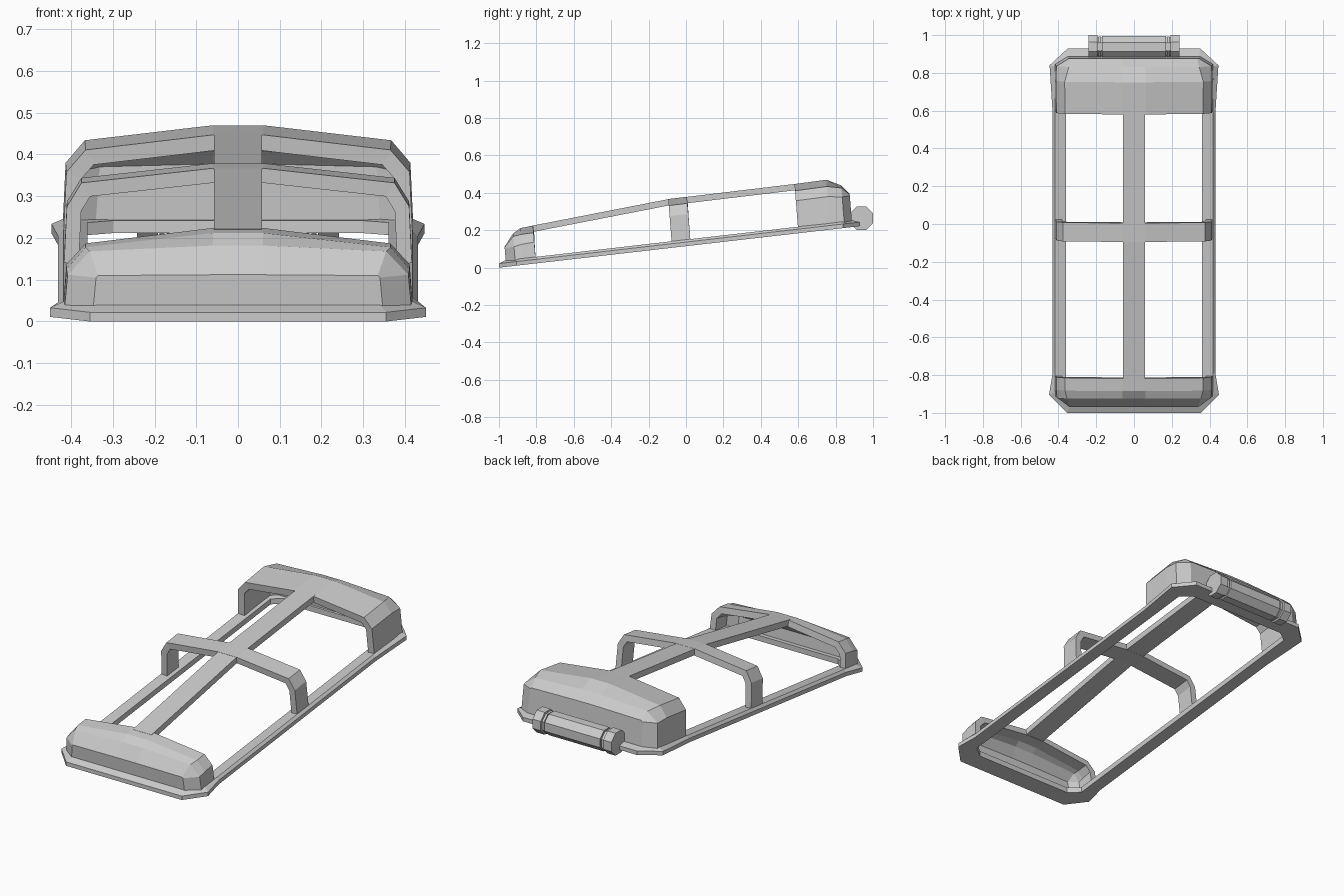
import bpy, math
from mathutils import Matrix

if "Cube" in bpy.data.objects:
    bpy.data.objects.remove(bpy.data.objects["Cube"])

SLOPE = 0.115


def base_z(y):
    return SLOPE * (y + 1)


def make(name, verts, faces, thickness=0):
    me = bpy.data.meshes.new(name)
    me.from_pydata(verts, [], faces)
    me.update()
    ob = bpy.data.objects.new(name, me)
    bpy.context.collection.objects.link(ob)
    if thickness:
        m = ob.modifiers.new("wall", "SOLIDIFY")
        m.thickness = thickness
        m.offset = -1
        m.use_even_offset = True
    return ob


def arch(name, stations, thickness, end=None):
    """Hollow arch lofted along y; station = y, side x, shoulder x, ridge z, shoulder z, side z."""
    verts = []
    for y, w, ws, zt, zs, zd in stations:
        half = [(w + 0.007, base_z(y) + 0.027), (w, zd), (ws, zs), (0.06, zt)]
        sec = [(-x, z) for x, z in half] + half[::-1]
        verts += [(x, y + 0.08 * (zt - z), z) for x, z in sec]
    n = 8
    faces = []
    for j in range(len(stations) - 1):
        for i in range(n - 1):
            a = j * n + i
            faces.append((a, a + 1, a + n + 1, a + n))
    if end == "back":
        faces.append(tuple(range(len(verts) - n, len(verts))))
    if end == "front":
        faces.append(tuple(range(n))[::-1])
    return make(name, verts, faces, thickness)


# Sloping base frame with a bevelled outer flange
outer = [(.355, -1), (.45, -.905), (.431, -.79), (.431, .59), (.447, .84), (.35, .93)]
ridge = [(.34, -.965), (.418, -.89), (.418, -.79), (.418, .59), (.418, .835), (.345, .89)]
inner = [(.30, -.905), (.36, -.86), (.36, -.79), (.36, .59), (.36, .80), (.30, .84)]
verts = []
for pts, h in [(outer, 0), (outer, .022), (ridge, .035), (inner, .03), (inner, 0)]:
    loop = pts + [(-x, y) for x, y in pts[::-1]]
    verts += [(x, y, base_z(y) + h) for x, y in loop]
n = 12
faces = []
for k in range(5):
    for i in range(n):
        j = (i + 1) % n
        k2 = (k + 1) % 5
        faces.append((k * n + i, k * n + j, k2 * n + j, k2 * n + i))
make("base_frame", verts, faces)

# Front cap, middle hoop and rear cap
arch("front_cap", [
    (-.97, .34, .335, .112, .11, .105),
    (-.925, .408, .355, .182, .168, .112),
    (-.885, .411, .365, .212, .178, .125),
    (-.818, .411, .365, .224, .187, .137)], .035, "front")
arch("middle_hoop", [
    (-.095, .41, .375, .367, .332, .275),
    (.005, .41, .375, .379, .344, .287)], .035)
arch("rear_cap", [
    (.58, .411, .365, .447, .411, .358),
    (.75, .413, .367, .47, .434, .38),
    (.83, .411, .345, .44, .426, .378),
    (.875, .345, .335, .395, .39, .384)], .038, "back")

# Central spine joining the arches
top = [(-.84, .221), (-.09, .367), (.61, .451)]
prof = top + [(y, z - .034) for y, z in top[::-1]]
verts = [(s * .057, y, z) for s in (1, -1) for y, z in prof]
n = 6
faces = [(i, i + n, (i + 1) % n + n, (i + 1) % n) for i in range(n)]
for s in (0, n):
    quads = [(0, 1, 4, 5), (1, 2, 3, 4)]
    faces += [tuple(s + i for i in (q[::-1] if s == 0 else q)) for q in quads]
make("spine", verts, faces)


# Octagonal hinge: barrel, pin and two end knuckles
def barrel(name, x, length, radius):
    bpy.ops.mesh.primitive_cylinder_add(vertices=8, radius=radius, depth=length)
    ob = bpy.context.object
    ob.name = name
    ob.matrix_world = (Matrix.Translation((x, .938, .264))
                       @ Matrix.Rotation(math.pi / 2, 4, 'Y')
                       @ Matrix.Rotation(math.pi / 8, 4, 'Z'))


barrel("hinge_barrel", 0, .34, .063)
barrel("hinge_pin", 0, .44, .053)
for side, sx in (("left", -1), ("right", 1)):
    barrel("hinge_knuckle_" + side, sx * .217, .05, .067)
    barrel("hinge_washer_" + side, sx * .182, .012, .06)
